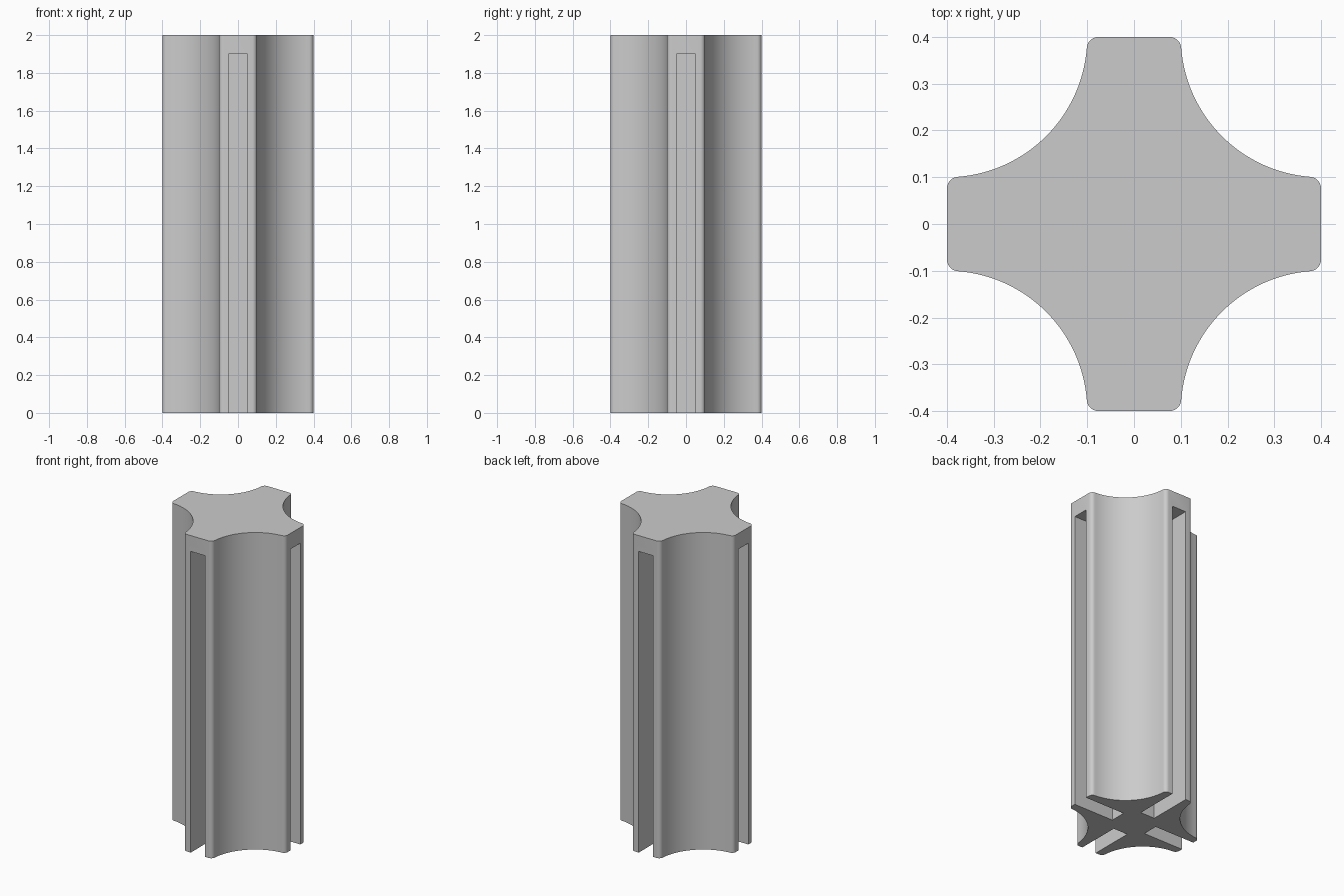
import bpy, bmesh
from math import sin, cos, asin, pi
from mathutils import Matrix, Vector

HEIGHT, HALF = 2.0, 0.4        # column height, arm reach
COVE, FILLET = 0.3, 0.025      # concave corner radius, arm edge radius
SLOT_W, SLOT_IN, SLOT_TOP = 0.1, 0.12, 1.9

if "Cube" in bpy.data.objects:
    bpy.data.objects.remove(bpy.data.objects["Cube"])

grey = bpy.data.materials.new("plain grey")
grey.use_nodes = True
colour = (0.6, 0.6, 0.6, 1)
grey.diffuse_color = colour
grey.node_tree.nodes["Principled BSDF"].inputs["Base Color"].default_value = colour


def arc(cx, cy, r, a0, a1, n):
    return [Vector((cx + r * cos(a0 + (a1 - a0) * i / n),
                    cy + r * sin(a0 + (a1 - a0) * i / n), 0)) for i in range(n + 1)]


# One quarter of the outline: arm edge, cove, next arm edge
tilt = asin(FILLET / (COVE + FILLET))
near = HALF - FILLET
side = HALF - (COVE + FILLET) * cos(tilt)
quarter = (arc(near, side, FILLET, 0, pi / 2 - tilt, 6)
           + arc(HALF, HALF, COVE, 1.5 * pi - tilt, pi + tilt, 32)[1:-1]
           + arc(side, near, FILLET, tilt, pi / 2, 6))
outline = [Matrix.Rotation(k * pi / 2, 3, 'Z') @ p for k in range(4) for p in quarter]

# Column extruded from the outline
bm = bmesh.new()
base = bm.faces.new([bm.verts.new(p) for p in outline])
top = bmesh.ops.extrude_face_region(bm, geom=[base])["geom"]
bmesh.ops.translate(bm, vec=(0, 0, HEIGHT),
                    verts=[v for v in top if isinstance(v, bmesh.types.BMVert)])
bmesh.ops.recalc_face_normals(bm, faces=bm.faces)
mesh = bpy.data.meshes.new("slotted_column")
bm.to_mesh(mesh)
bm.free()
column = bpy.data.objects.new("slotted_column", mesh)
bpy.context.collection.objects.link(column)
mesh.materials.append(grey)

# Slot cutters, one in each arm, open at the bottom and the outer end
bm = bmesh.new()
reach, drop = HALF + 0.1, 0.1
for k in range(4):
    place = (Matrix.Rotation(k * pi / 2, 4, 'Z')
             @ Matrix.Translation(((SLOT_IN + reach) / 2, 0, (SLOT_TOP - drop) / 2))
             @ Matrix.Diagonal((reach - SLOT_IN, SLOT_W, SLOT_TOP + drop, 1)))
    bmesh.ops.create_cube(bm, size=1, matrix=place)
cut_mesh = bpy.data.meshes.new("slot_cutter")
bm.to_mesh(cut_mesh)
bm.free()
cut_mesh.materials.append(grey)
cutter = bpy.data.objects.new("slot_cutter", cut_mesh)
bpy.context.collection.objects.link(cutter)
cutter.hide_render = True

# Cut the slots, then remove the cutter
bpy.ops.object.select_all(action='DESELECT')
column.select_set(True)
bpy.context.view_layer.objects.active = column
cut = column.modifiers.new("slots", 'BOOLEAN')
cut.operation, cut.solver, cut.object = 'DIFFERENCE', 'EXACT', cutter
bpy.ops.object.modifier_apply(modifier=cut.name)
bpy.data.objects.remove(cutter)
bpy.ops.object.shade_smooth_by_angle(angle=pi / 6)
